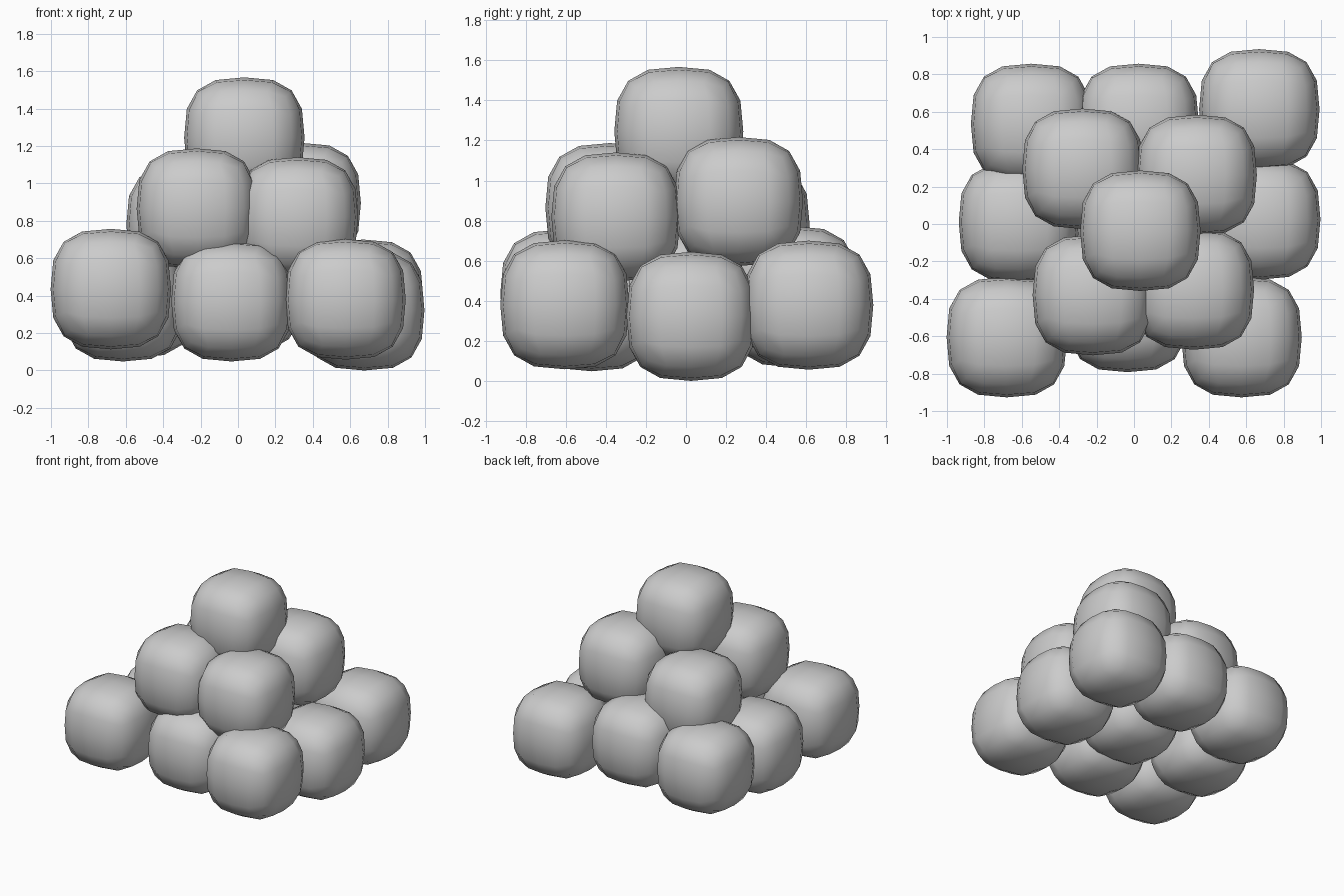
import bpy, bmesh

if "Cube" in bpy.data.objects:
    bpy.data.objects.remove(bpy.data.objects["Cube"])

HALF = 0.322     # half width of one boulder
POWER = 2.85     # roundness: 2 is a ball, larger is boxier

# Shared rounded-cube mesh: gridded cube pushed out to a superellipsoid
bm = bmesh.new()
bmesh.ops.create_cube(bm, size=2)
bmesh.ops.subdivide_edges(bm, edges=bm.edges[:], cuts=3, use_grid_fill=True)
for v in bm.verts:
    v.co *= HALF / sum(abs(c) ** POWER for c in v.co) ** (1 / POWER)
for f in bm.faces:
    f.smooth = True
mesh = bpy.data.meshes.new("rounded_block")
bm.to_mesh(mesh)
bm.free()

# Layers of the pile, each a list of block centres
layers = {
    "bottom_block": [
        (-0.68, -0.605, 0.435), (-0.035, -0.47, 0.37), (0.575, -0.605, 0.38),
        (-0.615, 0.01, 0.37), (0.02, -0.02, 0.42), (0.675, 0.025, 0.322),
        (-0.55, 0.535, 0.39), (0.025, 0.535, 0.45), (0.67, 0.613, 0.378)],
    "middle_block": [
        (-0.22, -0.38, 0.865), (0.32, -0.35, 0.818),
        (-0.275, 0.295, 0.78), (0.335, 0.262, 0.895)],
    "top_block": [(0.034, -0.036, 1.245)],
}

for name, centres in layers.items():
    for i, centre in enumerate(centres, 1):
        block = bpy.data.objects.new(f"{name}_{i}", mesh)
        block.location = centre
        bpy.context.collection.objects.link(block)
